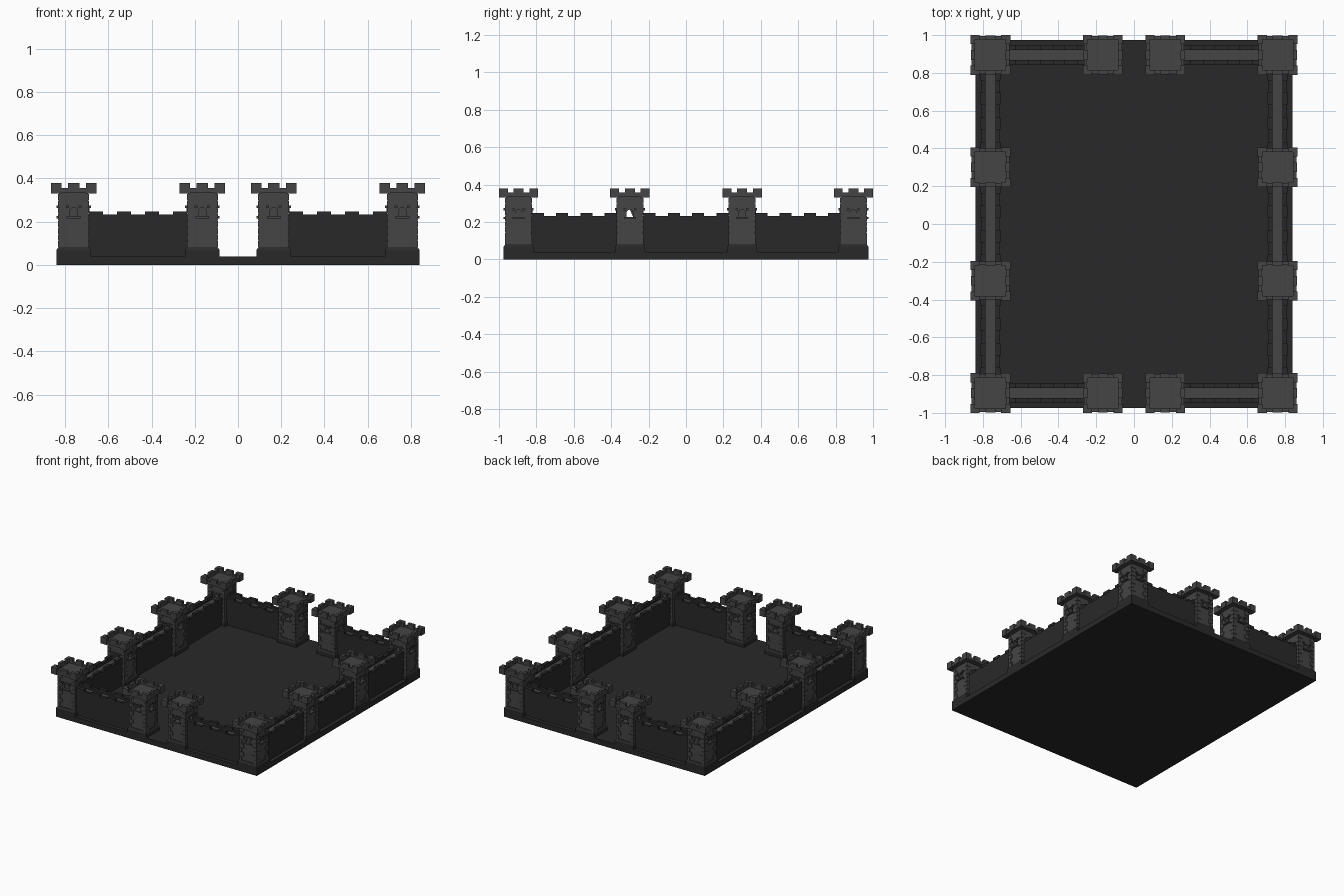
import bpy, bmesh, math
from mathutils import Matrix

if "Cube" in bpy.data.objects:
    bpy.data.objects.remove(bpy.data.objects["Cube"])


def material(name, v):
    m = bpy.data.materials.new(name)
    m.diffuse_color = (v, v, v, 1)
    m.use_nodes = True
    m.node_tree.nodes["Principled BSDF"].inputs["Base Color"].default_value = m.diffuse_color
    return m


DARK = material("dark_stone", 0.022)
LIGHT = material("light_stone", 0.058)


def box(bm, x0, x1, y0, y1, z0, z1):
    mat = Matrix.Translation(((x0 + x1) / 2, (y0 + y1) / 2, (z0 + z1) / 2)) \
        @ Matrix.Diagonal((abs(x1 - x0), abs(y1 - y0), z1 - z0, 1))
    return bmesh.ops.create_cube(bm, size=1, matrix=mat)["verts"]


def mesh(name, bm, mat):
    bmesh.ops.recalc_face_normals(bm, faces=bm.faces)
    me = bpy.data.meshes.new(name)
    bm.to_mesh(me)
    bm.free()
    me.materials.append(mat)
    return me


def place(name, me, x=0, y=0, rot=0):
    ob = bpy.data.objects.new(name, me)
    ob.location = (x, y, 0)
    ob.rotation_euler.z = rot
    bpy.context.collection.objects.link(ob)
    return ob


def arch(r, z0, spring, n=8):
    # arched outline in the XZ plane
    pts = [(r, z0)]
    pts += [(r * math.cos(math.pi * i / n), spring + r * math.sin(math.pi * i / n)) for i in range(n + 1)]
    return pts + [(-r, z0)]


def extrude_outline(bm, pts, y0, y1, rot=0):
    f = bm.faces.new([bm.verts.new((x, y0, z)) for x, z in pts])
    g = bmesh.ops.extrude_face_region(bm, geom=[f])["geom"]
    top = [v for v in g if isinstance(v, bmesh.types.BMVert)]
    bmesh.ops.translate(bm, verts=top, vec=(0, y1 - y0, 0))
    bmesh.ops.rotate(bm, verts=top + list(f.verts), cent=(0, 0, 0),
                     matrix=Matrix.Rotation(rot, 3, 'Z'))


S = 0.067  # shaft half width


def shaft_mesh(name, depth, through=False):
    # square shaft with window recesses cut into all four faces
    bm = bmesh.new()
    box(bm, -S, S, -S, S, 0.04, 0.335)
    ob = place(name, mesh(name, bm, LIGHT))
    for k in range(4):
        cb = bmesh.new()
        d = S + 0.01 if through and k % 2 else depth
        extrude_outline(cb, arch(0.018, 0.226, 0.248), -S - 0.02, -S + d, k * math.pi / 2)
        cut = place("window_cutter", mesh("window_cutter", cb, DARK))
        cut.hide_render = True
        mod = ob.modifiers.new("window", 'BOOLEAN')
        mod.operation, mod.object, mod.solver = 'DIFFERENCE', cut, 'EXACT'
        bpy.context.view_layer.objects.active = ob
        bpy.ops.object.modifier_apply(modifier=mod.name)
        bpy.data.objects.remove(cut)
    me = ob.data
    bpy.data.objects.remove(ob)
    return me


SHAFTS = {"corner": shaft_mesh("shaft_corner", 0.008),
          "middle": shaft_mesh("shaft_middle", 0.035),
          "open": shaft_mesh("shaft_open", 0.035, True)}

# plinth with a sloped top
bm = bmesh.new()
box(bm, -0.08, 0.08, -0.08, 0.08, 0.03, 0.068)
vs = box(bm, -0.08, 0.08, -0.08, 0.08, 0.068, 0.082)
for v in vs:
    if v.co.z > 0.075:
        v.co.x *= 0.89
        v.co.y *= 0.89
FOOT = mesh("tower_foot", bm, DARK)

# alternating corner stones
bm = bmesh.new()
for sx in (-1, 1):
    for sy in (-1, 1):
        for i in range(8):
            a, b = (0.036, 0.02) if i % 2 else (0.02, 0.036)
            z = 0.082 + i * 0.031
            box(bm, sx * (0.072 - a), sx * 0.072, sy * (0.072 - b), sy * 0.072, z, z + 0.029)
QUOINS = mesh("tower_corner_stones", bm, LIGHT)

# window hoods and sills, on each face
bm = bmesh.new()
for k in range(4):
    n = 8
    outer, inner = arch(0.024, 0.248, 0.248, n)[1:-1], arch(0.018, 0.248, 0.248, n)[1:-1]
    extrude_outline(bm, outer + inner[::-1], -0.073, -0.06, k * math.pi / 2)
    parts = box(bm, -0.032, 0.032, -0.08, -0.06, 0.216, 0.226)
    for s in (-1, 1):
        parts += box(bm, s * 0.022, s * 0.036, -0.08, -0.06, 0.263, 0.274)
    bmesh.ops.rotate(bm, verts=parts, cent=(0, 0, 0), matrix=Matrix.Rotation(k * math.pi / 2, 3, 'Z'))
TRIM = mesh("tower_window_trim", bm, LIGHT)

# overhanging battlement
bm = bmesh.new()
box(bm, -0.1, 0.1, -0.1, 0.1, 0.334, 0.345)
for k in range(4):
    parts = box(bm, -0.101, 0.101, -0.101, -0.083, 0.336, 0.357)
    parts += box(bm, -0.026, 0.026, -0.103, -0.081, 0.336, 0.38)
    parts += box(bm, -0.105, -0.057, -0.105, -0.081, 0.33, 0.38)
    parts += box(bm, 0.057, 0.081, -0.105, -0.081, 0.33, 0.38)
    bmesh.ops.rotate(bm, verts=parts, cent=(0, 0, 0), matrix=Matrix.Rotation(k * math.pi / 2, 3, 'Z'))
CAP = mesh("tower_battlement", bm, LIGHT)

# courtyard slab
bm = bmesh.new()
box(bm, -0.84, 0.84, -0.975, 0.975, 0, 0.04)
place("courtyard_base", mesh("courtyard_base", bm, DARK))

# towers around the perimeter
X, Y, G, M = 0.76, 0.895, 0.165, 0.3
towers = [(sx * x, sy * y, kind) for sx in (-1, 1) for sy in (-1, 1)
          for x, y, kind in ((X, Y, "corner"), (G, Y, "middle"), (X, M, "open" if sy < 0 else "middle"))]
for x, y, kind in towers:
    place("tower_shaft", SHAFTS[kind], x, y)
    for me in (FOOT, QUOINS, TRIM, CAP):
        place(me.name, me, x, y)

# wall segment: body, double parapet and four merlons per side
L = 0.2275
bm = bmesh.new()
box(bm, -L - 0.01, L + 0.01, -0.05, 0.05, 0.03, 0.212)
for s in (-1, 1):
    box(bm, -L - 0.01, L + 0.01, s * 0.027, s * 0.05, 0.212, 0.233)
    for i in range(4):
        x = -L + i * 4 * L / 7
        box(bm, x, x + 2 * L / 7, s * 0.027, s * 0.052, 0.228, 0.248)
WALL = mesh("wall", bm, DARK)
bm = bmesh.new()
box(bm, -L - 0.01, L + 0.01, -0.027, 0.027, 0.21, 0.217)
WALK = mesh("wall_walk", bm, LIGHT)

for s in (-1, 1):
    spots = [(t * (X + G) / 2, s * Y, 0) for t in (-1, 1)]
    spots += [(s * X, y, math.pi / 2) for y in (-(Y + M) / 2, 0, (Y + M) / 2)]
    for x, y, r in spots:
        place("wall", WALL, x, y, r)
        place("wall_walk", WALK, x, y, r)
